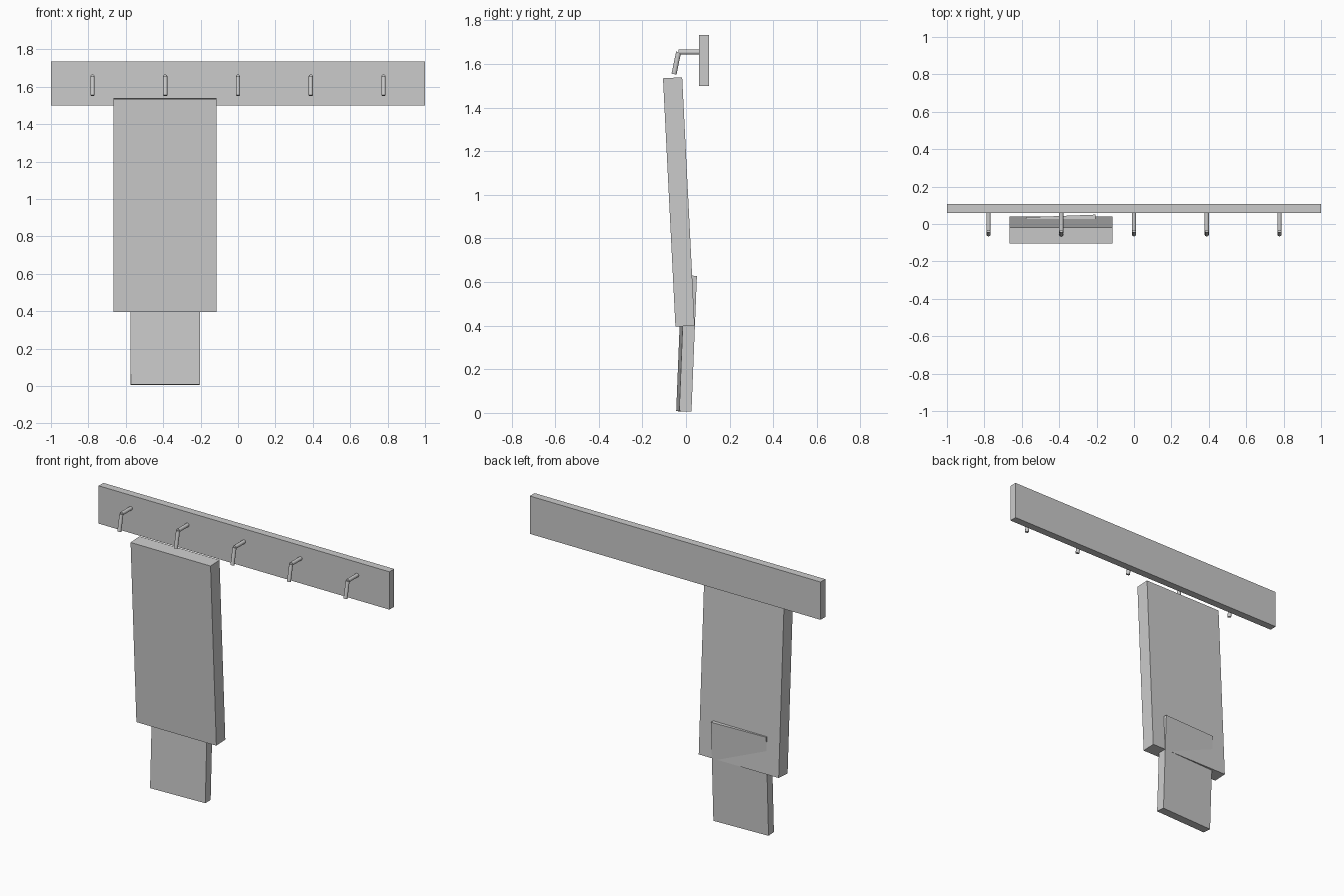
import bpy
from mathutils import Vector

if "Cube" in bpy.data.objects:
    bpy.data.objects.remove(bpy.data.objects["Cube"])


def box(name, centre, size, rotation=(0, 0, 0)):
    bpy.ops.mesh.primitive_cube_add(size=1, location=centre, rotation=rotation)
    obj = bpy.context.object
    obj.name = name
    obj.scale = size
    bpy.ops.object.transform_apply(location=False, rotation=False, scale=True)
    return obj


def rod(name, start, end, radius):
    a, b = Vector(start), Vector(end)
    axis = b - a
    bpy.ops.mesh.primitive_cylinder_add(vertices=16, radius=radius, depth=axis.length,
                                        location=(a + b) / 2,
                                        rotation=axis.to_track_quat('Z', 'Y').to_euler())
    obj = bpy.context.object
    obj.name = name
    bpy.ops.object.shade_smooth_by_angle()
    return obj


# Wall rail
box("wall_rail", (0, 0.083, 1.616), (2.0, 0.047, 0.235))

# Row of hooks: a straight arm and a drooping tip each
for i in range(5):
    x = (i - 2) * 0.389
    rod(f"hook_arm_{i + 1}", (x, 0.065, 1.654), (x, -0.034, 1.654), 0.0115)
    rod(f"hook_tip_{i + 1}", (x, -0.034, 1.654), (x, -0.055, 1.553), 0.0115)

# Large hanging panel, top leaning forward
box("upper_panel", (-0.39, -0.033, 0.967), (0.55, 0.088, 1.14), (0.05, 0, 0))

# Smaller panel tucked behind it, slightly twisted
box("lower_panel", (-0.39, 0.0025, 0.318), (0.37, 0.056, 0.623), (-0.04, 0, 0.038))
